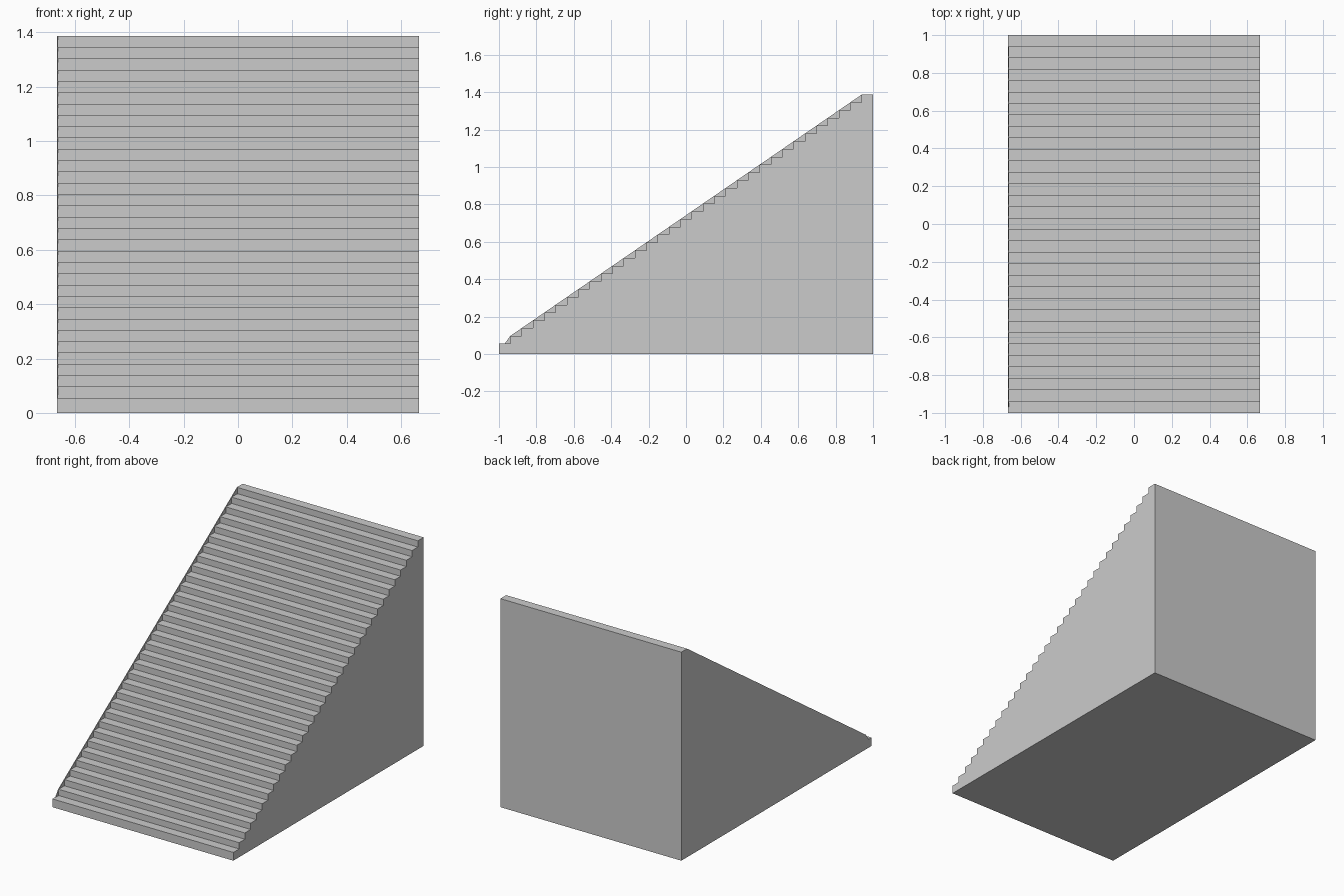
import bpy, bmesh

if "Cube" in bpy.data.objects:
    bpy.data.objects.remove(bpy.data.objects["Cube"])

STEPS = 33
HALF_W = 0.666
RUN = 2.0 / STEPS
FIRST = 0.055
TOP = 1.387
RISE = (TOP - FIRST) / (STEPS - 1)


def extrude_profile(name, profile, x0, x1):
    """Solid prism from a (y, z) outline, running from x0 to x1."""
    bm = bmesh.new()
    face = bm.faces.new([bm.verts.new((x0, y, z)) for y, z in profile])
    ext = bmesh.ops.extrude_face_region(bm, geom=[face], use_keep_orig=True)
    moved = [v for v in ext["geom"] if isinstance(v, bmesh.types.BMVert)]
    bmesh.ops.translate(bm, vec=(x1 - x0, 0, 0), verts=moved)
    bmesh.ops.recalc_face_normals(bm, faces=bm.faces)
    mesh = bpy.data.meshes.new(name)
    bm.to_mesh(mesh)
    bm.free()
    obj = bpy.data.objects.new(name, mesh)
    bpy.context.collection.objects.link(obj)
    return obj


# Solid staircase: riser and tread for every step, closed by back and base
outline = [(1, 0), (-1, 0)]
for i in range(STEPS):
    z = FIRST + RISE * i
    outline += [(-1 + RUN * i, z), (-1 + RUN * (i + 1), z)]
    if i < STEPS - 1:
        outline.append((-1 + RUN * (i + 1), z + RISE / 2))
extrude_profile("staircase", outline, -HALF_W, HALF_W)

# Thin triangular fillers closing the step notches along the left edge
for i in range(STEPS - 1):
    y0, y1 = -1 + RUN * i, -1 + RUN * (i + 1)
    z = FIRST + RISE * i
    if i == 0:
        y0 += RUN / 2
    extrude_profile(f"left_edge_filler_{i + 1}",
                    [(y0, z), (y1, z), (y1, z + RISE)],
                    -HALF_W, -HALF_W + 0.004)
